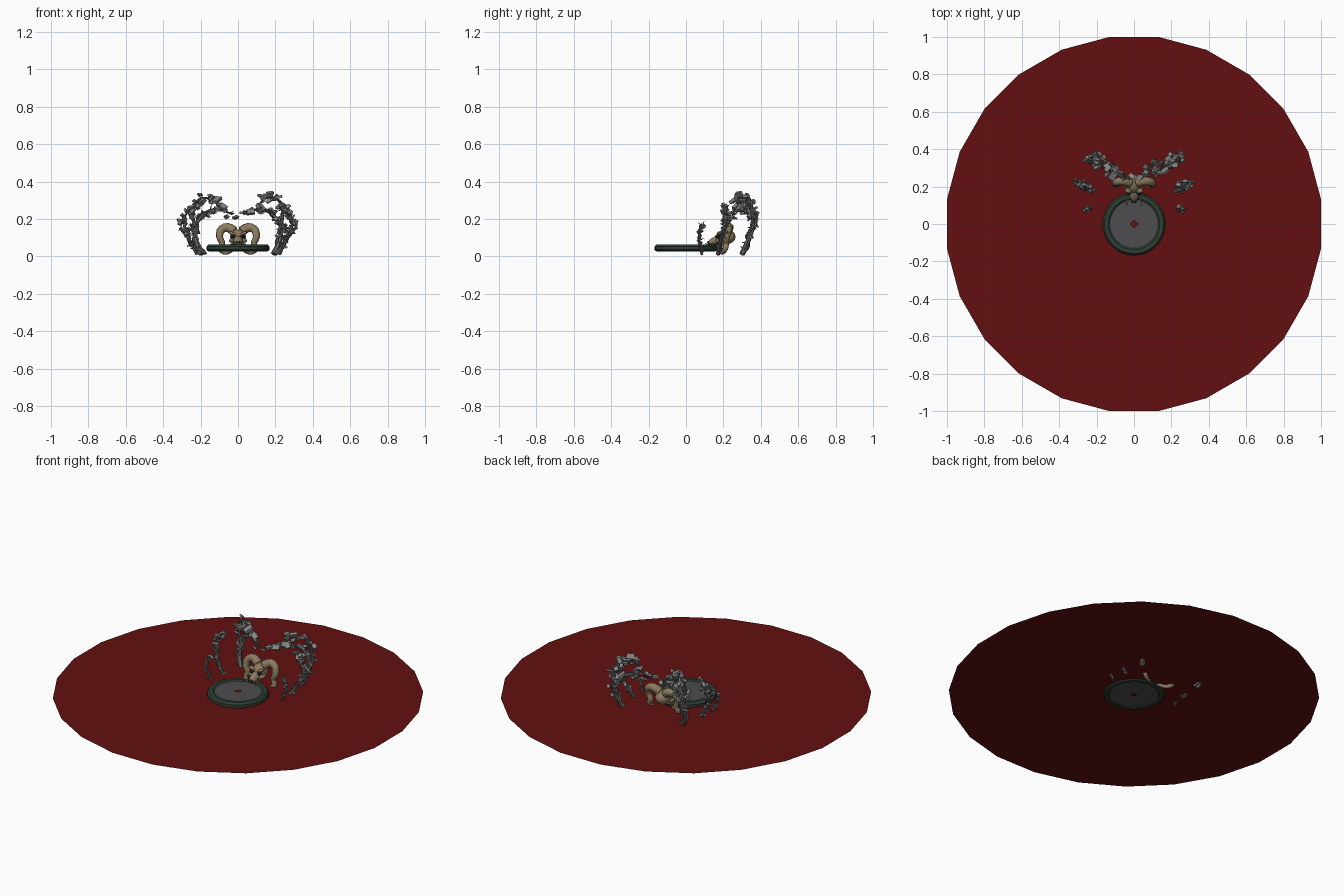
import bpy, bmesh, math, random
from mathutils import Vector, Matrix, Euler

if "Cube" in bpy.data.objects:
    bpy.data.objects.remove(bpy.data.objects["Cube"])

random.seed(7)

def mat(name, c):
    m = bpy.data.materials.new(name)
    m.diffuse_color = (*c, 1)
    m.use_nodes = True
    m.node_tree.nodes["Principled BSDF"].inputs["Base Color"].default_value = m.diffuse_color
    return m

RED = mat("dark_red", (0.125, 0.005, 0.005))
GREEN = mat("dark_green", (0.028, 0.05, 0.035))
SLATE = mat("slate_grey", (0.075, 0.075, 0.08))
BONE = mat("bone", (0.26, 0.20, 0.115))
DARK = mat("socket_dark", (0.012, 0.012, 0.01))
BARK = mat("branch_grey", (0.13, 0.13, 0.135))
LEAF = mat("leaf_grey", (0.24, 0.24, 0.245))

def finish(name, bm, mats, smooth=False):
    me = bpy.data.meshes.new(name)
    bm.to_mesh(me)
    bm.free()
    for m in mats:
        me.materials.append(m)
    ob = bpy.data.objects.new(name, me)
    bpy.context.collection.objects.link(ob)
    if smooth:
        for p in me.polygons:
            p.use_smooth = True
    return ob

def spline(pts, n=6):
    """Catmull-Rom samples through the points."""
    p = [Vector(q) for q in pts]
    p = [2 * p[0] - p[1]] + p + [2 * p[-1] - p[-2]]
    out = []
    for i in range(1, len(p) - 2):
        a, b, c, d = p[i - 1:i + 3]
        for k in range(n):
            t = k / n
            out.append(0.5 * (2 * b + (c - a) * t + (2 * a - 5 * b + 4 * c - d) * t * t
                              + (3 * b - a - 3 * c + d) * t ** 3))
    return out + [p[-2]]

def tube(bm, path, r0, r1, sides=6, ridge=0.0):
    """Tapered tube along a path, with optional ridges."""
    rings = []
    for i, c in enumerate(path):
        d = (path[min(i + 1, len(path) - 1)] - path[max(i - 1, 0)]).normalized()
        u = d.cross(Vector((0.2, 1, 0.1))).normalized()
        v = d.cross(u)
        r = r0 + (r1 - r0) * i / (len(path) - 1)
        r *= 1 + ridge * (i % 2)
        rings.append([bm.verts.new(c + r * (u * math.cos(a) + v * math.sin(a)))
                      for a in (2 * math.pi * k / sides for k in range(sides))])
    for A, B in zip(rings, rings[1:]):
        for k in range(sides):
            j = (k + 1) % sides
            bm.faces.new((A[k], A[j], B[j], B[k]))
    bm.faces.new(rings[0][::-1])
    bm.faces.new(rings[-1])
    bmesh.ops.recalc_face_normals(bm, faces=bm.faces)

def ball(bm, c, s, rot=(0, 0, 0), seg=14):
    M = Matrix.Translation(c) @ Euler(rot).to_matrix().to_4x4() @ Matrix.Diagonal((*s, 1))
    bmesh.ops.create_uvsphere(bm, u_segments=seg, v_segments=8, radius=1, matrix=M)

# ground disc: one flat 24-sided sheet
bm = bmesh.new()
bmesh.ops.create_circle(bm, cap_ends=True, segments=24, radius=1.0086,
                        matrix=Matrix.Translation((0, 0, 0.035)) @ Matrix.Rotation(math.radians(7.5), 4, 'Z'))
finish("ground_disc", bm, [RED])

# round pad: lathed, green rim, slate centre, small hole in the middle
prof = [(0.018, 0.03), (0.135, 0.03), (0.14, 0.026), (0.16, 0.028), (0.168, 0.036), (0.168, 0.053),
        (0.158, 0.064), (0.138, 0.064), (0.13, 0.058), (0.018, 0.058)]
bm = bmesh.new()
N = 32
rings = [[bm.verts.new((r * math.cos(2 * math.pi * k / N), r * math.sin(2 * math.pi * k / N), z))
          for k in range(N)] for r, z in prof]
for i in range(len(prof)):
    A, B = rings[i], rings[(i + 1) % len(prof)]
    for k in range(N):
        f = bm.faces.new((A[k], A[(k + 1) % N], B[(k + 1) % N], B[k]))
        f.material_index = 1 if i in (0, 8, 9) else 0
bmesh.ops.recalc_face_normals(bm, faces=bm.faces)
finish("round_pad", bm, [GREEN, SLATE])
# red centre of the pad
bm = bmesh.new()
bmesh.ops.create_cone(bm, cap_ends=True, segments=16, radius1=0.018, radius2=0.018, depth=0.024,
                      matrix=Matrix.Translation((0, 0, 0.044)))
finish("pad_centre", bm, [RED])

# skull: cranium, brow, snout, jaw and cheek bones
bm = bmesh.new()
ball(bm, (0, 0.215, 0.105), (0.044, 0.05, 0.04))
ball(bm, (0, 0.165, 0.085), (0.026, 0.05, 0.024), (0.35, 0, 0))
ball(bm, (0, 0.165, 0.055), (0.022, 0.04, 0.010), (0.2, 0, 0))
for s in (-1, 1):
    ball(bm, (s * 0.034, 0.185, 0.085), (0.014, 0.03, 0.012))
    ball(bm, (s * 0.028, 0.178, 0.122), (0.022, 0.014, 0.008), (0, -s * 0.4, 0))
finish("skull", bm, [BONE], True)

# eye sockets, nose and mouth gap
bm = bmesh.new()
for s in (-1, 1):
    ball(bm, (s * 0.026, 0.168, 0.107), (0.012, 0.012, 0.010))
    ball(bm, (s * 0.008, 0.119, 0.075), (0.005, 0.006, 0.007))
ball(bm, (0, 0.16, 0.066), (0.021, 0.036, 0.007), (0.25, 0, 0))
finish("skull_sockets", bm, [DARK], True)

# fangs
bm = bmesh.new()
for s in (-1, 1):
    tube(bm, spline([(s * 0.024, 0.15, 0.07), (s * 0.036, 0.125, 0.062), (s * 0.038, 0.1, 0.072)], 4),
         0.006, 0.001)
finish("fangs", bm, [BONE])

# ridged curling horns
horn = [(0.02, 0.22, 0.135), (0.055, 0.23, 0.155), (0.09, 0.225, 0.142), (0.098, 0.215, 0.105),
        (0.085, 0.215, 0.07), (0.096, 0.21, 0.04), (0.07, 0.195, 0.021), (0.038, 0.175, 0.028),
        (0.03, 0.15, 0.048)]
for s, side in ((-1, "left"), (1, "right")):
    bm = bmesh.new()
    tube(bm, spline([(s * x, y, z) for x, y, z in horn], 5), 0.025, 0.006, 10, 0.1)
    finish("horn_" + side, bm, [BONE], True)

# thorny branches: path, base radius, leaf size, leaf count
ARMS = {
    "back_branch": ([(0.19, 0.30, 0.012), (0.225, 0.335, 0.09), (0.225, 0.36, 0.17),
                     (0.17, 0.345, 0.235), (0.10, 0.30, 0.25), (0.03, 0.25, 0.225)], 0.015, 0.042, 16),
    "tall_branch": ([(0.215, 0.345, 0.12), (0.24, 0.355, 0.22), (0.215, 0.335, 0.30),
                     (0.15, 0.30, 0.31), (0.11, 0.27, 0.28)], 0.009, 0.042, 16),
    "side_branch": ([(0.20, 0.17, 0.012), (0.25, 0.185, 0.07), (0.285, 0.20, 0.15),
                     (0.28, 0.215, 0.22), (0.24, 0.21, 0.27)], 0.011, 0.028, 26),
    "side_twig": ([(0.26, 0.19, 0.09), (0.30, 0.21, 0.14), (0.305, 0.23, 0.20)], 0.006, 0.022, 12),
    "front_branch": ([(0.22, 0.085, 0.01), (0.25, 0.075, 0.07), (0.265, 0.07, 0.12),
                      (0.24, 0.09, 0.17)], 0.008, 0.018, 24),
}
for name, (pts, r, size, count) in ARMS.items():
    for s, side in ((-1, "left"), (1, "right")):
        path = spline([(s * x, y, z) for x, y, z in pts])
        bm = bmesh.new()
        tube(bm, path, r, r * 0.3)
        # second strand winding round the first
        tube(bm, [p + 1.1 * r * Vector((math.cos(i * 0.6), math.sin(i * 0.6), 0.2))
                  for i, p in enumerate(path)], r * 0.55, r * 0.2, 5)
        # short thorns
        for i in range(2, len(path), 3):
            d = Vector((random.uniform(-1, 1), random.uniform(-1, 1), random.uniform(-0.2, 1))).normalized()
            tube(bm, [path[i], path[i] + d * 0.015, path[i] + d * 0.03], r * 0.4, 0.001, 4)
        finish(f"{name}_{side}", bm, [BARK])
        # flat box leaves scattered along the upper part
        bm = bmesh.new()
        for i in range(count):
            t = 0.2 + 0.8 * (i + 0.5) / count
            p = path[min(int(t * len(path)), len(path) - 1)]
            off = Vector([random.uniform(-1, 1) * size * 0.55 for _ in range(3)])
            k = size * random.uniform(0.6, 1.15) * (0.55 + 0.5 * t)
            rot = Euler([random.uniform(-1.0, 1.0) for _ in range(3)]).to_matrix().to_4x4()
            pos = p + off
            pos.z = max(pos.z, 0.03)
            bmesh.ops.create_cube(bm, size=1, matrix=Matrix.Translation(pos) @ rot
                                  @ Matrix.Diagonal((k, k * 0.7, k * 0.35, 1)))
        finish(f"{name}_leaves_{side}", bm, [LEAF])
